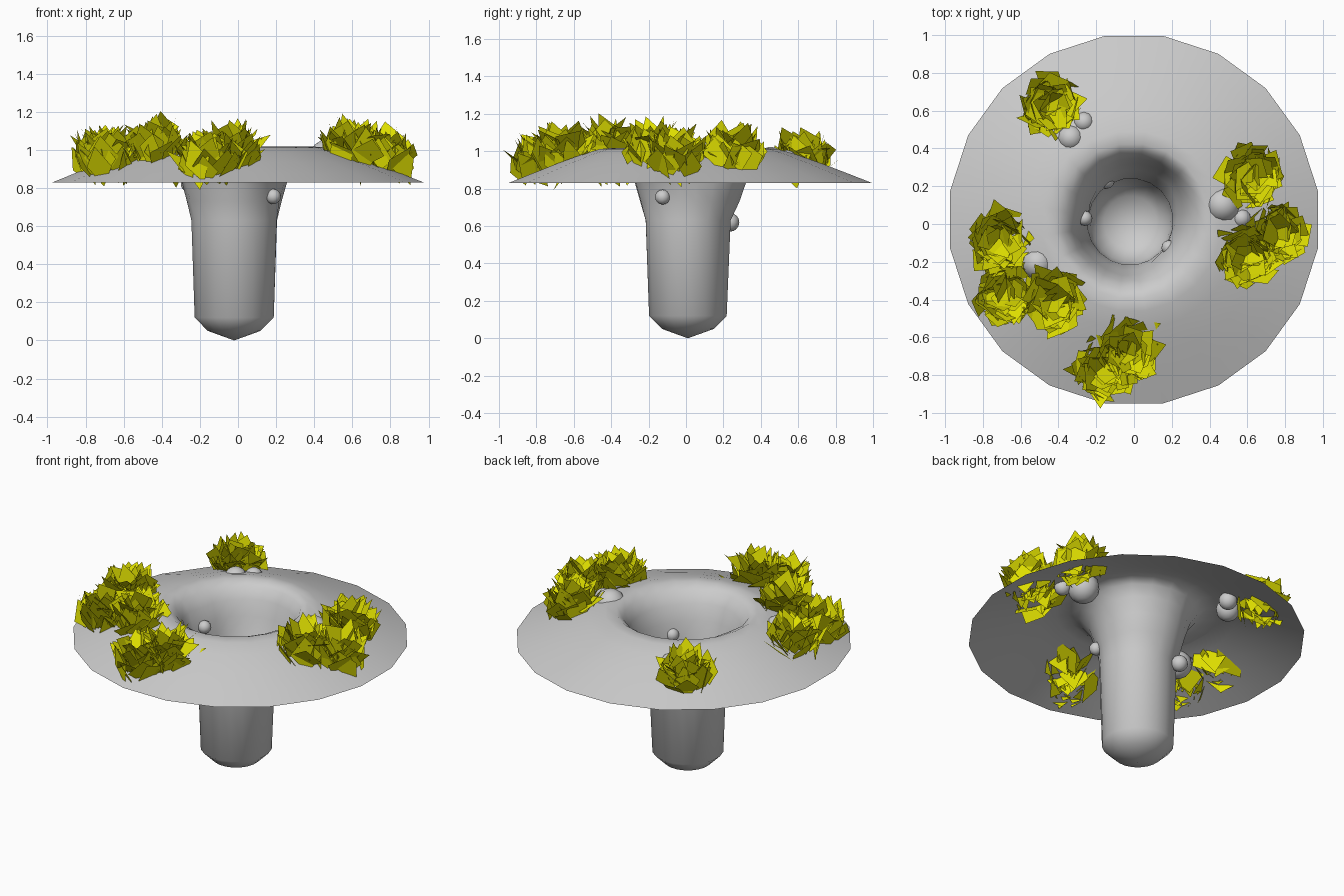
import bpy, bmesh, math, random
from mathutils import Vector

if "Cube" in bpy.data.objects:
    bpy.data.objects.remove(bpy.data.objects["Cube"])

random.seed(7)


def material(name, rgb):
    m = bpy.data.materials.new(name)
    m.diffuse_color = (*rgb, 1)
    m.use_nodes = True
    m.node_tree.nodes["Principled BSDF"].inputs["Base Color"].default_value = m.diffuse_color
    return m


GREY = material("stone grey", (0.6, 0.6, 0.6))
YELLOW = material("leaf yellow", (0.74, 0.74, 0.0))


def finish(bm, name, mat, smooth):
    me = bpy.data.meshes.new(name)
    for f in bm.faces:
        f.smooth = smooth
    bm.to_mesh(me)
    bm.free()
    me.materials.append(mat)
    ob = bpy.data.objects.new(name, me)
    bpy.context.collection.objects.link(ob)
    return ob


# Brim, rolled crest and deep shaft: one open revolved sheet
# (radius, height, how much of the uneven mouth outline applies)
PROFILE = [(0.985, 0.83, 0), (0.87, 0.875, 0), (0.72, 0.933, 0), (0.58, 0.983, 0),
           (0.48, 1.012, 0), (0.41, 1.018, 0.1), (0.36, 0.99, 0.4), (0.315, 0.925, 0.8),
           (0.284, 0.83, 1), (0.255, 0.73, 0.9), (0.228, 0.63, 0.15), (0.21, 0.12, 0),
           (0.14, 0.05, 0)]
# Uneven outline of the mouth: (angle in degrees, relative radius)
MOUTH = [(0, 0.95), (47, 1.14), (103, 1.08), (170, 0.86), (196, 1.03), (229, 0.98),
         (270, 1.02), (323, 0.87), (360, 0.95)]
SIDES = 20


def mouth(deg):
    for (a0, f0), (a1, f1) in zip(MOUTH, MOUTH[1:]):
        if a0 <= deg <= a1:
            return f0 + (f1 - f0) * (deg - a0) / (a1 - a0)
    return 1


bm = bmesh.new()
rings = []
for r, z, w in PROFILE:
    t = min(1, max(0, (r - 0.25) / 0.7))
    cx, cy = -0.02 + 0.02 * t, 0.01 + 0.013 * t
    ring = []
    for i in range(SIDES):
        deg = 360 * (i + 0.5) / SIDES
        rr = r * (1 + w * (mouth(deg) - 1))
        a = math.radians(deg)
        ring.append(bm.verts.new((cx + rr * math.cos(a), cy + rr * math.sin(a), z)))
    rings.append(ring)
for a, b in zip(rings, rings[1:]):
    for i in range(SIDES):
        j = (i + 1) % SIDES
        bm.faces.new((a[i], a[j], b[j], b[i]))
tip = bm.verts.new((-0.02, 0.01, 0))
for i in range(SIDES):
    bm.faces.new((rings[-1][i], rings[-1][(i + 1) % SIDES], tip))
finish(bm, "crater_and_brim", GREY, True)


def ground(x, y):
    """Height of the brim at a point."""
    r = math.hypot(x, y - 0.02)
    for (r1, z1, _), (r0, z0, _) in zip(PROFILE, PROFILE[1:]):
        if r0 <= r <= r1:
            return z0 + (z1 - z0) * (r - r0) / (r1 - r0)
    return 0.83


# Round stones sunk into the sheet (x, y, radius, height or None)
STONES = [(0.47, 0.10, 0.095, None), (0.57, 0.03, 0.05, None), (-0.335, 0.455, 0.07, None),
          (-0.265, 0.54, 0.055, None), (-0.51, -0.21, 0.085, None),
          (0.185, -0.125, 0.04, 0.755), (-0.15, 0.235, 0.05, 0.62), (-0.26, 0.03, 0.04, 0.82)]
for n, (x, y, r, z) in enumerate(STONES):
    bm = bmesh.new()
    bmesh.ops.create_uvsphere(bm, u_segments=12, v_segments=8, radius=r)
    ob = finish(bm, f"stone_{n + 1}", GREY, True)
    ob.location = (x, y, ground(x, y) - 0.55 * r if z is None else z)

# Spiky bushes: splayed, crossed four-sided leaves (x, y)
BUSHES = [(-0.44, 0.63), (0.63, 0.26), (0.76, -0.05), (0.60, -0.17), (-0.71, -0.09),
          (-0.68, -0.37), (-0.42, -0.41), (-0.16, -0.77), (-0.03, -0.67)]
LEAVES = 42
for n, (x, y) in enumerate(BUSHES):
    bm = bmesh.new()
    base = Vector((x, y, ground(x, y)))
    for k in range(LEAVES):
        ang = k * 2.39996 + random.uniform(-0.3, 0.3)
        rad = 0.135 * math.sqrt((k + 0.5) / LEAVES)
        out = Vector((math.cos(ang), math.sin(ang), 0))
        p = base + out * rad + Vector((0, 0, 0.11 - 5 * rad * rad + random.uniform(-0.04, 0.03)))
        # leaf leans outward at the top, its upper side facing the middle
        normal = out + Vector((random.uniform(-0.6, 0.6), random.uniform(-0.6, 0.6),
                               random.uniform(-0.95, -0.1)))
        normal.normalize()
        up = Vector((random.uniform(-0.5, 0.5), random.uniform(-0.5, 0.5), 1))
        up = (up - normal * up.dot(normal)).normalized()
        side = normal.cross(up)
        h, w = random.uniform(0.09, 0.13), random.uniform(0.06, 0.10)
        corners = [p + up * h, p + side * w, p - up * h, p - side * w]
        for c in corners:
            c.z = max(c.z, 0.79)
        bm.faces.new([bm.verts.new(c) for c in corners])
    finish(bm, f"bush_{n + 1}", YELLOW, False)
